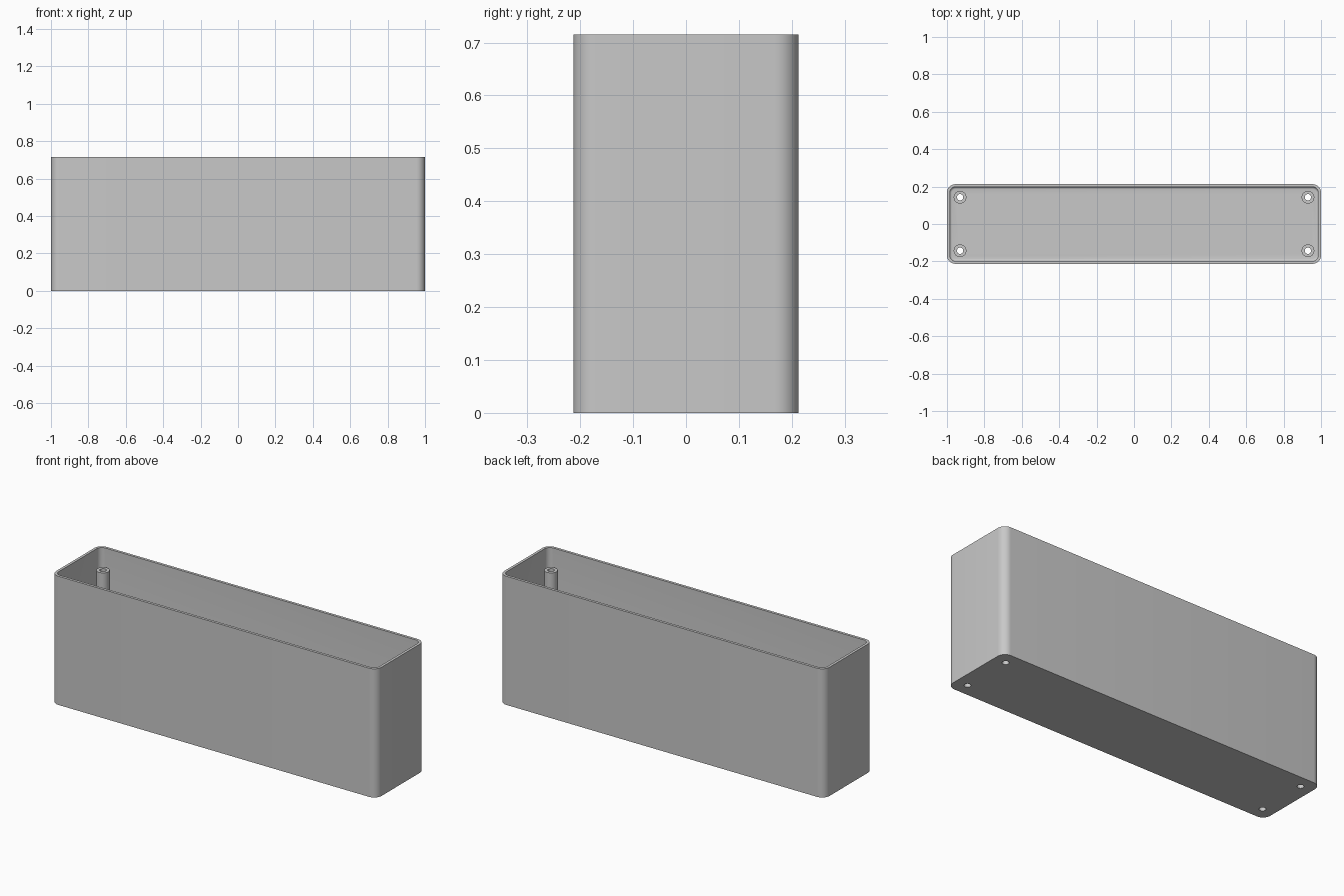
import bpy, bmesh, math

cube = bpy.data.objects.get("Cube")
if cube:
    bpy.data.objects.remove(cube, do_unlink=True)

HALF_X, HALF_Y, HEIGHT = 1.0, 0.213, 0.715
RADIUS, WALL, FLOOR, FILLET = 0.045, 0.015, 0.02, 0.012
POST_X, POST_Y, POST_TOP = 0.93, 0.143, 0.62

grey = bpy.data.materials.new("plain grey")
grey.use_nodes = True
grey.diffuse_color = (0.58, 0.58, 0.58, 1)
grey.node_tree.nodes["Principled BSDF"].inputs["Base Color"].default_value = grey.diffuse_color


def make_object(name, bm):
    bmesh.ops.recalc_face_normals(bm, faces=bm.faces)
    mesh = bpy.data.meshes.new(name)
    bm.to_mesh(mesh)
    bm.free()
    mesh.materials.append(grey)
    obj = bpy.data.objects.new(name, mesh)
    bpy.context.collection.objects.link(obj)
    return obj


def rounded_loop(bm, inset, z, steps=10):
    """Rounded rectangle of vertices, inset from the outer outline."""
    r = RADIUS - inset
    verts = []
    for corner, (sx, sy) in enumerate([(1, 1), (-1, 1), (-1, -1), (1, -1)]):
        for i in range(steps + 1):
            a = math.pi / 2 * (corner + i / steps)
            verts.append(bm.verts.new((sx * (HALF_X - RADIUS) + r * math.cos(a),
                                       sy * (HALF_Y - RADIUS) + r * math.sin(a), z)))
    return verts


def cylinders(name, radius, bottom, top, segments=32):
    """One upright cylinder at each of the four corners."""
    bm = bmesh.new()
    for sx in (-1, 1):
        for sy in (-1, 1):
            made = bmesh.ops.create_cone(bm, cap_ends=True, segments=segments,
                                         radius1=radius, radius2=radius, depth=top - bottom)
            bmesh.ops.translate(bm, verts=made["verts"],
                                vec=(sx * POST_X, sy * POST_Y, (top + bottom) / 2))
    return make_object(name, bm)


# Open box: outer wall, rim, inner wall, floor fillet
bm = bmesh.new()
profile = [(0, 0), (0, HEIGHT), (WALL, HEIGHT)]
for i in range(5):
    a = math.pi / 2 * i / 4
    profile.append((WALL + FILLET * (1 - math.cos(a)), FLOOR + FILLET * (1 - math.sin(a))))
loops = [rounded_loop(bm, inset, z) for inset, z in profile]
for low, high in zip(loops, loops[1:]):
    for i in range(len(low)):
        j = (i + 1) % len(low)
        bm.faces.new((low[i], low[j], high[j], high[i]))
bm.faces.new(loops[0])
bm.faces.new(loops[-1])
box = make_object("open_box", bm)

# Screw posts and the holes running through them and the floor
posts = cylinders("screw_posts", 0.034, FLOOR - 0.005, POST_TOP)
cutter = cylinders("hole_cutter", 0.017, -0.1, HEIGHT + 0.1)
cutter.hide_render = True

for obj in (box, posts):
    bpy.ops.object.select_all(action="DESELECT")
    obj.select_set(True)
    bpy.context.view_layer.objects.active = obj
    mod = obj.modifiers.new("screw holes", "BOOLEAN")
    mod.operation = "DIFFERENCE"
    mod.solver = "EXACT"
    mod.object = cutter
    bpy.ops.object.modifier_apply(modifier=mod.name)
    bpy.ops.object.shade_smooth_by_angle(angle=math.radians(35))

bpy.data.objects.remove(cutter, do_unlink=True)
